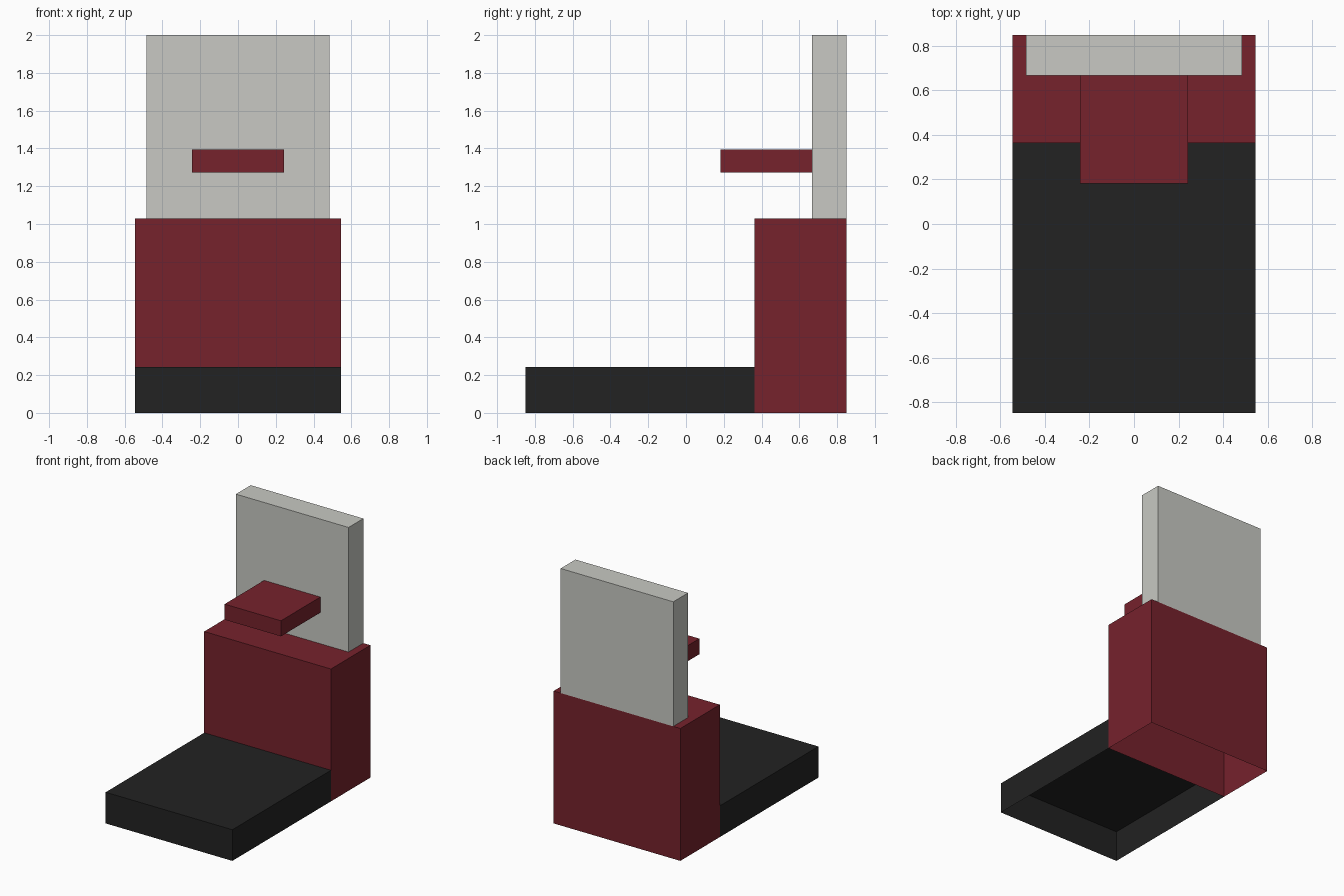
import bpy, bmesh
from mathutils import Vector

if "Cube" in bpy.data.objects:
    bpy.data.objects.remove(bpy.data.objects["Cube"])

U = 2 / 33  # the model sits on a regular grid, 33 units tall


def linear(c):
    c /= 255
    return c / 12.92 if c <= 0.04045 else ((c + 0.055) / 1.055) ** 2.4


def material(name, rgb):
    mat = bpy.data.materials.new(name)
    mat.diffuse_color = (*[linear(c) for c in rgb], 1)
    mat.use_nodes = True
    mat.node_tree.nodes["Principled BSDF"].inputs["Base Color"].default_value = mat.diffuse_color
    return mat


def block(name, lo, hi, mat, open_side):
    """Box between two grid corners, with one side left open."""
    bm = bmesh.new()
    bmesh.ops.create_cube(bm, size=1)
    lo, hi = Vector(lo) * U, Vector(hi) * U
    for v in bm.verts:
        v.co = (lo + hi) / 2 + v.co * (hi - lo)
    bm.normal_update()
    hidden = [f for f in bm.faces if f.normal.dot(Vector(open_side)) > 0.9]
    bmesh.ops.delete(bm, geom=hidden, context='FACES')
    mesh = bpy.data.meshes.new(name)
    bm.to_mesh(mesh)
    bm.free()
    mesh.materials.append(mat)
    bpy.context.collection.objects.link(bpy.data.objects.new(name, mesh))


black = material("black", (34, 34, 34))
red = material("dark red", (118, 34, 44))
grey = material("light grey", (200, 201, 195))

DOWN, BACK = (0, 0, -1), (0, 1, 0)

# hollow base: bottom open, and its back closed by the pedestal
block("base", (-9, -14, 0), (9, 6, 4), black, DOWN)
base = bpy.data.objects["base"].data
bm = bmesh.new()
bm.from_mesh(base)
bmesh.ops.delete(bm, geom=[f for f in bm.faces if f.normal.y > 0.9], context='FACES')
bm.to_mesh(base)
bm.free()

# hollow pedestal, open below
block("pedestal", (-9, 6, 0), (9, 14, 17), red, DOWN)
# upright panel standing on the pedestal
block("back_panel", (-8, 11, 17), (8, 14, 33), grey, DOWN)
# small shelf fixed to the front of the panel
block("shelf", (-4, 3, 21), (4, 11, 23), red, BACK)
